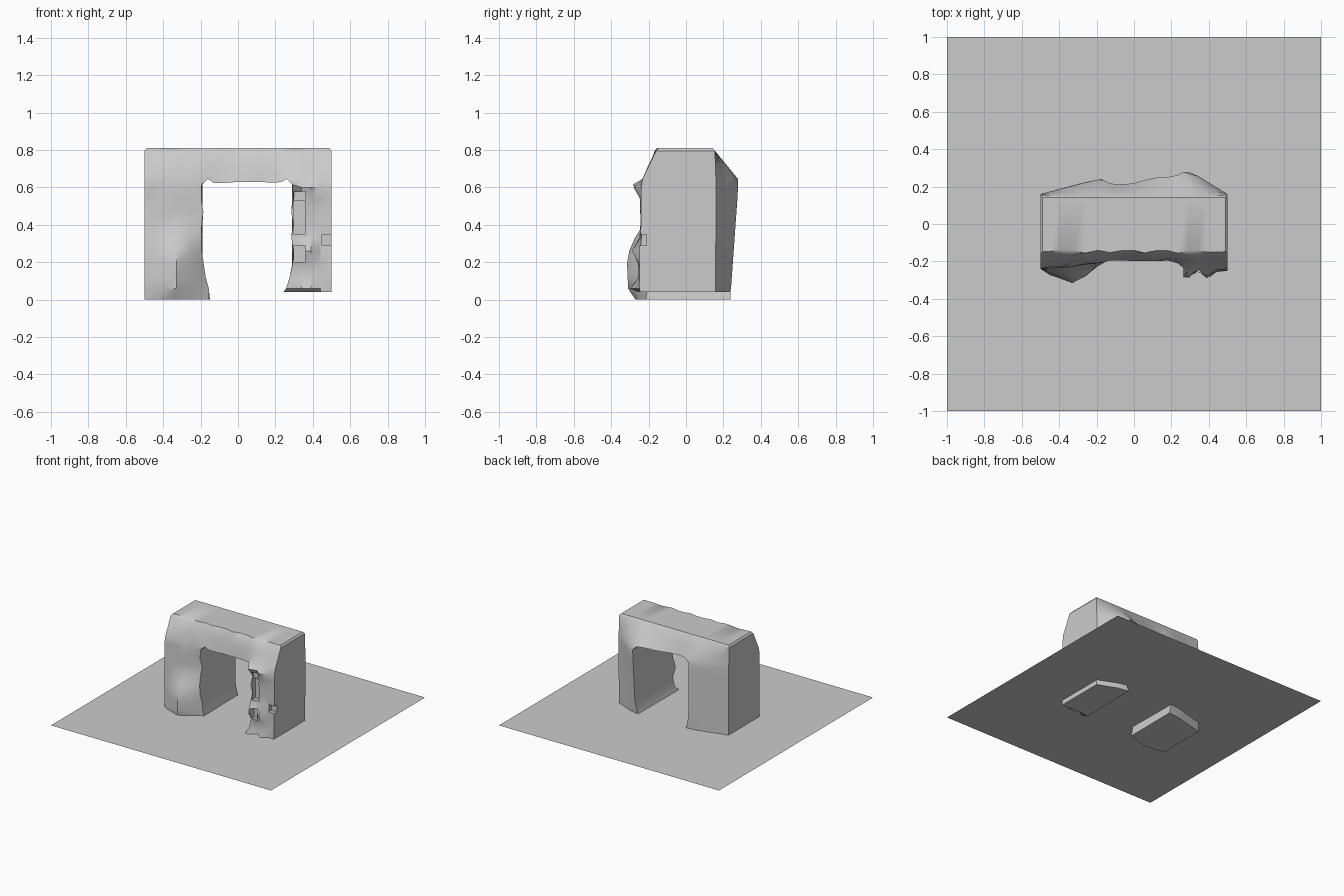
import bpy, bmesh, random
from mathutils import Vector

if "Cube" in bpy.data.objects:
    bpy.data.objects.remove(bpy.data.objects["Cube"])

random.seed(4)


def lerp_table(table, v):
    """Piecewise linear lookup in a list of (position, value) pairs."""
    if v <= table[0][0]:
        return table[0][1]
    for (a, p), (b, q) in zip(table, table[1:]):
        if v <= b:
            return p + (q - p) * (v - a) / (b - a)
    return table[-1][1]


# Weathering profiles across the width (x) and up the height (z)
BACK = [(-.5, .16), (-.2, .24), (-.1, .21), (0, .22), (.1, .25), (.2, .255), (.3, .285), (.5, .16)]
FRONT = [(-.5, -.24), (-.19, -.205), (.2, -.205), (.29, -.24), (.5, -.24)]
LEG_BULGE = [(-.5, 0), (-.42, .055), (-.33, .095), (-.24, .06), (-.19, .01)]
BULGE_Z = [(0, .5), (.06, .9), (.25, 1), (.38, .15), (.5, 0)]
XS = [-.5, -.45, -.39, -.33, -.26, -.19, -.13, -.07, 0, .06, .12, .18, .235, .29, .34, .39, .44, .5]
ZS = [0, .06, .12, .19, .26, .33, .4, .47, .54, .6, .645, .72, .795, .81]
LEFT, RIGHT, LINTEL = XS.index(-.19), XS.index(.29), ZS.index(.645)
TOP = len(ZS) - 1


def point(i, j, front):
    x, z = XS[i], ZS[j]
    rough = random.uniform(-1, 1) if 0 < i < len(XS) - 1 else 0
    if front:
        slope = lerp_table([(.63, 0), (.795, 1)], z)
        y = lerp_table(FRONT, x) * (1 - slope) - .16 * slope
        y -= lerp_table(LEG_BULGE, x) * lerp_table(BULGE_Z, z)
        y += rough * .008
        if i in (RIGHT, RIGHT + 2) and j in (1, 4, 9):      # broken spikes
            y -= .045
    else:
        bulge = lerp_table(BACK, x)
        k = lerp_table([(0, .64 if x > .1 else 1), (.64, 1), (.795, 0)], z)
        y = .155 + (bulge - .155) * k
    # flared feet and rough rim of the opening
    if j <= LINTEL and i in (LEFT, RIGHT):
        s = 1 if i == LEFT else -1
        x += s * lerp_table([(0, .04), (.18, 0)], z)
        if j == LINTEL:
            x, z = x + s * .03, z
        elif front:
            x += rough * .007
    elif front and j == LINTEL and LEFT < i < RIGHT:
        z -= .012 + rough * .012
    if j == LINTEL - 1 and i in (LEFT, RIGHT):
        z += .015
    if i >= RIGHT and j == 0:
        z = .04
    # narrow chamfer round the top
    if j == TOP:
        y += .012 if front else -.012
        x = max(-.488, min(.488, x))
    return Vector((x, y, z))


# Arch: front and back sheets joined round every open border
bm = bmesh.new()
cells = {(i, j) for i in range(len(XS) - 1) for j in range(TOP)
         if not (LEFT <= i < RIGHT and j < LINTEL)}
verts = {}


def vert(i, j, front):
    key = (i, j, front)
    if key not in verts:
        verts[key] = bm.verts.new(point(i, j, front))
    return verts[key]


for i, j in sorted(cells):
    ring = [(i, j), (i + 1, j), (i + 1, j + 1), (i, j + 1)]
    bm.faces.new([vert(a, b, True) for a, b in ring])
    bm.faces.new([vert(a, b, False) for a, b in reversed(ring)])
    for n, (di, dj) in enumerate([(0, -1), (1, 0), (0, 1), (-1, 0)]):
        if (i + di, j + dj) not in cells:
            p, q = ring[n], ring[(n + 1) % 4]
            bm.faces.new([vert(*q, True), vert(*p, True), vert(*p, False), vert(*q, False)])
bmesh.ops.recalc_face_normals(bm, faces=bm.faces)
mesh = bpy.data.meshes.new("stone_arch")
bm.to_mesh(mesh)
bm.free()
arch = bpy.data.objects.new("stone_arch", mesh)
bpy.context.collection.objects.link(arch)

# Square chips knocked out of the right leg
cut_bm = bmesh.new()
for x0, x1, z0, z1, depth in [(.30, .36, .20, .29, -.22), (.30, .36, .35, .53, -.20),
                              (.30, .36, .53, .58, -.225), (.45, .53, .29, .35, -.21)]:
    box = bmesh.ops.create_cube(cut_bm, size=1)["verts"]
    for v in box:
        v.co = Vector((x1 if v.co.x > 0 else x0, depth if v.co.y > 0 else -.4,
                       (z1 - .002) if v.co.z > 0 else z0))
cut_mesh = bpy.data.meshes.new("chip_cutter")
cut_bm.to_mesh(cut_mesh)
cut_bm.free()
cutter = bpy.data.objects.new("chip_cutter", cut_mesh)
bpy.context.collection.objects.link(cutter)
cutter.hide_render = True
cutter.display_type = 'WIRE'

bpy.context.view_layer.objects.active = arch
arch.select_set(True)
mod = arch.modifiers.new("chips", 'BOOLEAN')
mod.operation, mod.solver, mod.object = 'DIFFERENCE', 'EXACT', cutter
bpy.ops.object.modifier_apply(modifier=mod.name)
bpy.data.objects.remove(cutter)
bpy.ops.object.shade_smooth_by_angle(angle=.6)

# Flat ground sheet that the feet sink through
bpy.ops.mesh.primitive_plane_add(size=2, location=(0, 0, .08))
bpy.context.object.name = "ground_sheet"
